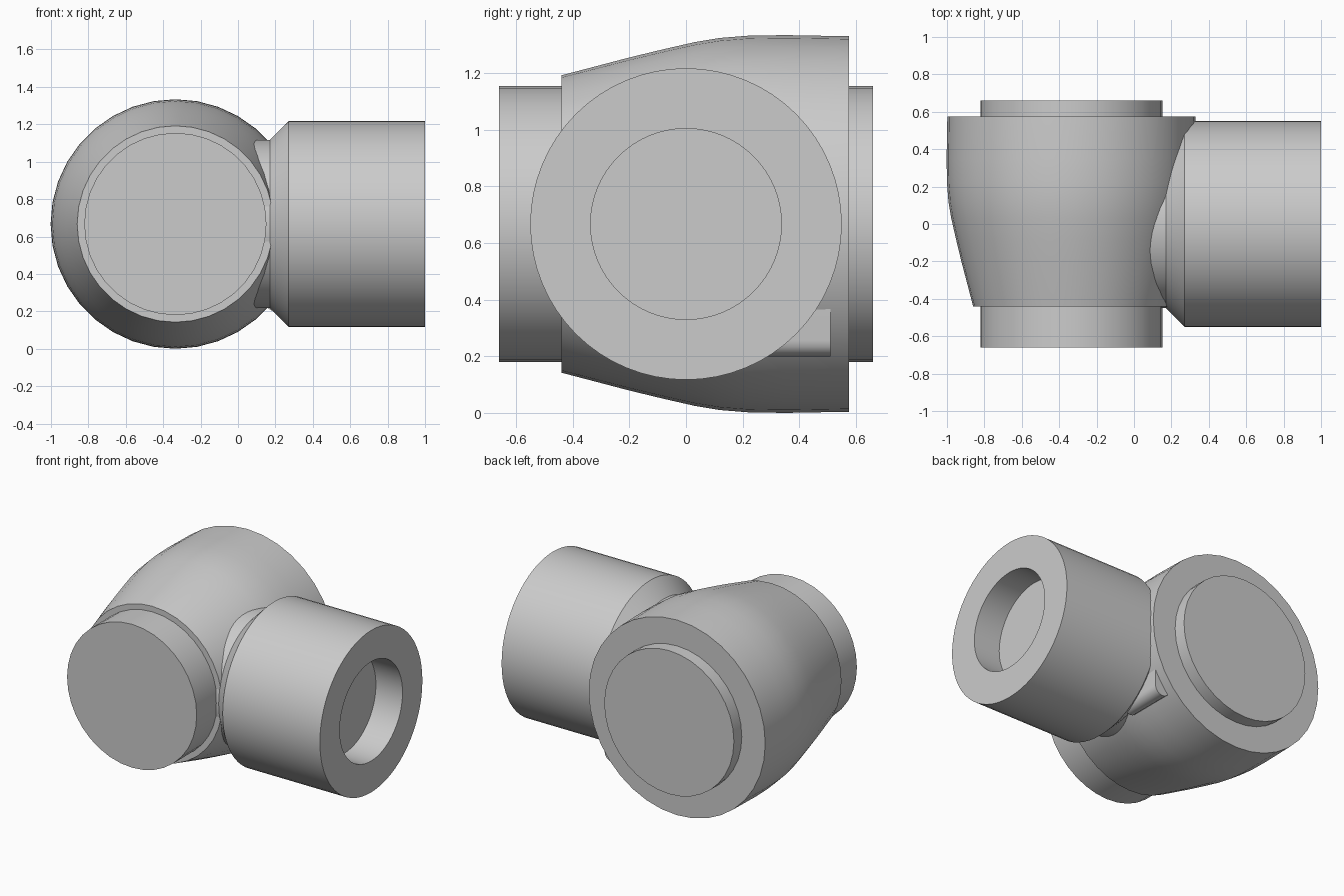
import bpy
import bmesh
import math
from mathutils import Matrix, Vector

cube = bpy.data.objects.get("Cube")
if cube:
    bpy.data.objects.remove(cube, do_unlink=True)

grey = bpy.data.materials.new("plain_grey")
grey.use_nodes = True
GREY = (0.6, 0.6, 0.6, 1)
grey.diffuse_color = GREY
grey.node_tree.nodes["Principled BSDF"].inputs["Base Color"].default_value = GREY

AXIS_Z = 0.667
BODY_X = -0.335


def finish(name, bm, angle=30):
    bmesh.ops.recalc_face_normals(bm, faces=bm.faces)
    mesh = bpy.data.meshes.new(name)
    bm.to_mesh(mesh)
    bm.free()
    mesh.materials.append(grey)
    obj = bpy.data.objects.new(name, mesh)
    bpy.context.collection.objects.link(obj)
    bpy.ops.object.select_all(action='DESELECT')
    obj.select_set(True)
    bpy.context.view_layer.objects.active = obj
    bpy.ops.object.shade_smooth_by_angle(angle=math.radians(angle))
    return obj


def lathe(name, profile, axis, centre, sides):
    """Revolve (distance along axis, radius) points into a capped solid."""
    bm = bmesh.new()
    turn = Vector((0, 0, 1)).rotation_difference(Vector(axis)).to_matrix().to_4x4()
    place = Matrix.Translation(centre) @ turn
    rings = []
    for along, radius in profile:
        ring = []
        for i in range(sides):
            a = math.tau * i / sides
            point = Vector((radius * math.cos(a), radius * math.sin(a), along))
            ring.append(bm.verts.new(place @ point))
        rings.append(ring)
    for low, high in zip(rings, rings[1:]):
        for i in range(sides):
            j = (i + 1) % sides
            bm.faces.new((low[i], low[j], high[j], high[i]))
    bm.faces.new(rings[0])
    bm.faces.new(rings[-1])
    return finish(name, bm)


# Swelling main body, running front to back
body_profile = [(-0.44, 0.525), (-0.2, 0.588), (-0.08, 0.617), (0.03, 0.642),
                (0.12, 0.657), (0.22, 0.665), (0.35, 0.667), (0.575, 0.663)]
lathe("main_body", body_profile, (0, 1, 0), (BODY_X, 0, AXIS_Z), 36)

# Round plug showing at both ends of the body
lathe("end_plug", [(-0.66, 0.487), (0.66, 0.487)], (0, 1, 0), (BODY_X, 0, AXIS_Z), 36)

# Side socket: neck, chamfer, barrel and blind hole
socket_profile = [(-0.1, 0.45), (0.17, 0.45), (0.27, 0.55), (1.0, 0.55),
                  (1.0, 0.337), (0.8, 0.337)]
lathe("side_socket", socket_profile, (1, 0, 0), (0, 0, AXIS_Z), 64)

# Upright tab behind the neck, with a rounded lower end
bm = bmesh.new()
TAB_X, TAB_R, TAB_LOW, TAB_TOP = 0.2, 0.055, 0.2, 0.88
outline = [(TAB_X - TAB_R, TAB_TOP)]
for i in range(9):
    a = math.pi + math.pi * i / 8
    outline.append((TAB_X + TAB_R * math.cos(a), TAB_LOW + TAB_R + TAB_R * math.sin(a)))
outline.append((TAB_X + TAB_R, TAB_TOP))
face = bm.faces.new([bm.verts.new((x, 0.2, z)) for x, z in outline])
extruded = bmesh.ops.extrude_face_region(bm, geom=[face], use_keep_orig=True)
bmesh.ops.translate(bm, vec=(0, 0.31, 0),
                    verts=[v for v in extruded["geom"] if isinstance(v, bmesh.types.BMVert)])
finish("rear_tab", bm)
